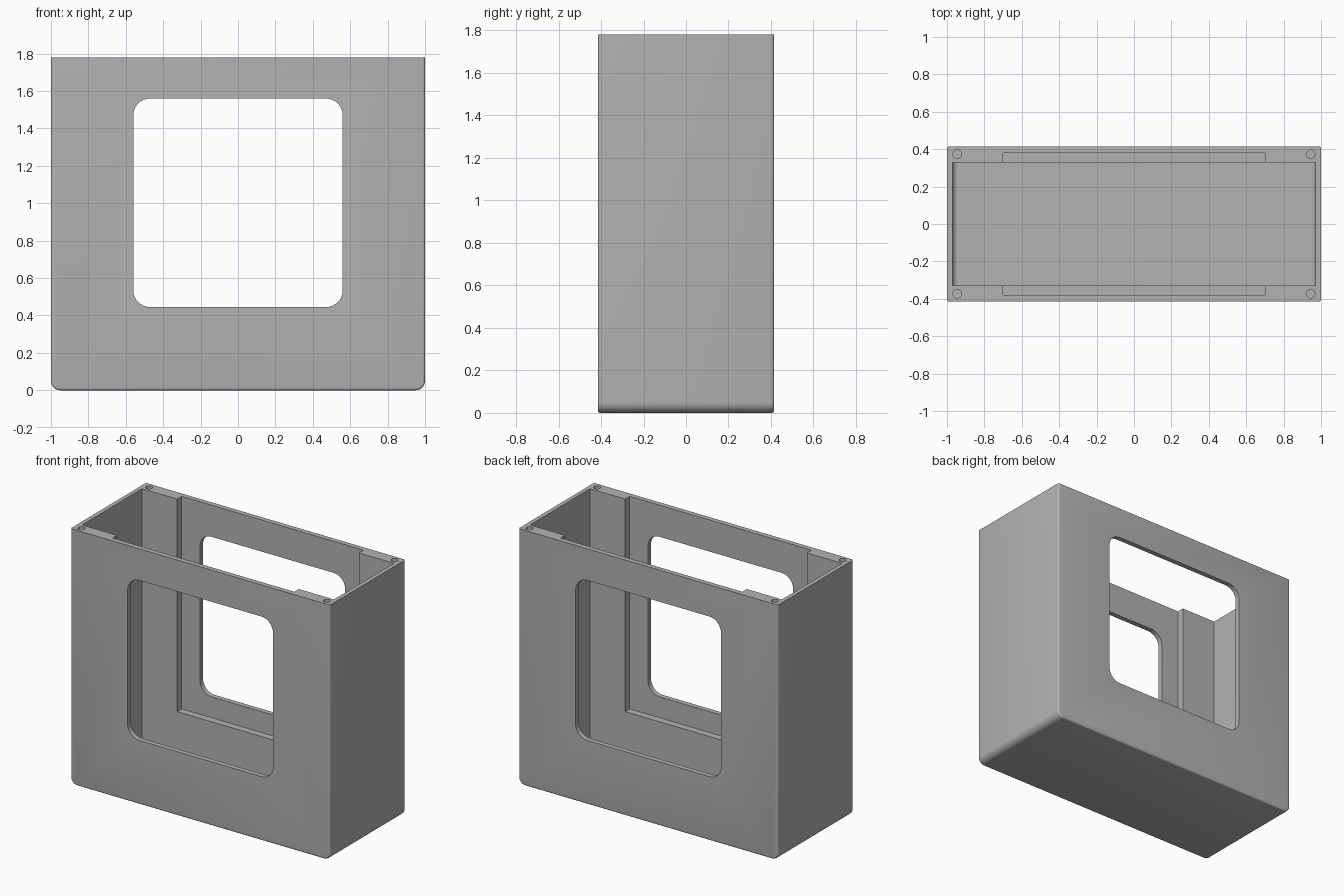
import bpy, bmesh, math
from mathutils import Vector

if "Cube" in bpy.data.objects:
    bpy.data.objects.remove(bpy.data.objects["Cube"])

H, HY = 1.78, 0.415          # height and half depth

grey = bpy.data.materials.new("plain grey")
grey.diffuse_color = (0.45, 0.45, 0.45, 1)
grey.use_nodes = True
grey.node_tree.nodes["Principled BSDF"].inputs["Base Color"].default_value = grey.diffuse_color


def outline(x, z0, z1, r_low, r_high, n=8):
    """Rounded rectangle in the xz plane, counter-clockwise."""
    pts = []
    for sx, z, sz, r, start in ((1, z0, 1, r_low, -90), (1, z1, -1, r_high, 0),
                                (-1, z1, -1, r_high, 90), (-1, z0, 1, r_low, 180)):
        cx, cz = sx * (x - r), z + sz * r
        for i in range(n + 1 if r else 1):
            a = math.radians(start + 90 * i / n)
            pts.append((cx + r * math.cos(a), cz + r * math.sin(a)))
    return pts


def prism(name, pts, y0, y1, bevel=0.0, top=None):
    """Extrude an xz outline from y0 to y1, optionally round its rims and trim the top."""
    bm = bmesh.new()
    front = bm.faces.new([bm.verts.new((x, y0, z)) for x, z in pts])
    ext = bmesh.ops.extrude_face_region(bm, geom=[front], use_keep_orig=True)
    moved = [v for v in ext["geom"] if isinstance(v, bmesh.types.BMVert)]
    bmesh.ops.translate(bm, verts=moved, vec=(0, y1 - y0, 0))
    if bevel:
        rims = [e for e in bm.edges if abs(e.verts[0].co.y - e.verts[1].co.y) < 1e-6]
        bmesh.ops.bevel(bm, geom=rims, offset=bevel, segments=4, profile=0.5, affect='EDGES')
    if top:
        cut = bmesh.ops.bisect_plane(bm, geom=bm.verts[:] + bm.edges[:] + bm.faces[:],
                                     plane_co=(0, 0, top), plane_no=(0, 0, 1), clear_outer=True)
        rim = [e for e in cut["geom_cut"] if isinstance(e, bmesh.types.BMEdge)]
        bmesh.ops.contextual_create(bm, geom=rim)
    bmesh.ops.recalc_face_normals(bm, faces=bm.faces)
    me = bpy.data.meshes.new(name)
    bm.to_mesh(me)
    bm.free()
    ob = bpy.data.objects.new(name, me)
    bpy.context.collection.objects.link(ob)
    me.materials.append(grey)
    return ob


# outer block: rounded lower ends, finely rounded rims, flat open top
body = prism("case_body", outline(1, 0, 2.0, 0.05, 0), -HY, HY, bevel=0.012, top=H)

cutters = [
    # main cavity with rounded floor ends
    prism("cavity_cutter", outline(0.97, 0.03, 2.1, 0.03, 0), -0.33, 0.33),
    # panel recess in the inside of both walls
    prism("recess_cutter", outline(0.70, 0.30, 2.2, 0, 0), -0.38, 0.38),
    # window through front and back
    prism("window_cutter", outline(0.56, 0.445, 1.56, 0.09, 0.09), -0.6, 0.6),
]
# screw holes in the four top corners
for sx in (-1, 1):
    for sy in (-1, 1):
        bpy.ops.mesh.primitive_cylinder_add(vertices=24, radius=0.023, depth=0.5,
                                            location=(sx * 0.945, sy * 0.373, H))
        hole = bpy.context.object
        hole.name = "screw_hole_cutter"
        hole.data.materials.append(grey)
        cutters.append(hole)

bpy.ops.object.select_all(action='DESELECT')
bpy.context.view_layer.objects.active = body
body.select_set(True)
for c in cutters:
    c.hide_render = True
    m = body.modifiers.new(c.name, 'BOOLEAN')
    m.operation, m.solver, m.object = 'DIFFERENCE', 'EXACT', c
    bpy.ops.object.modifier_apply(modifier=m.name)
for c in cutters:
    bpy.data.objects.remove(c, do_unlink=True)

bpy.ops.object.shade_smooth_by_angle(angle=math.radians(30))
